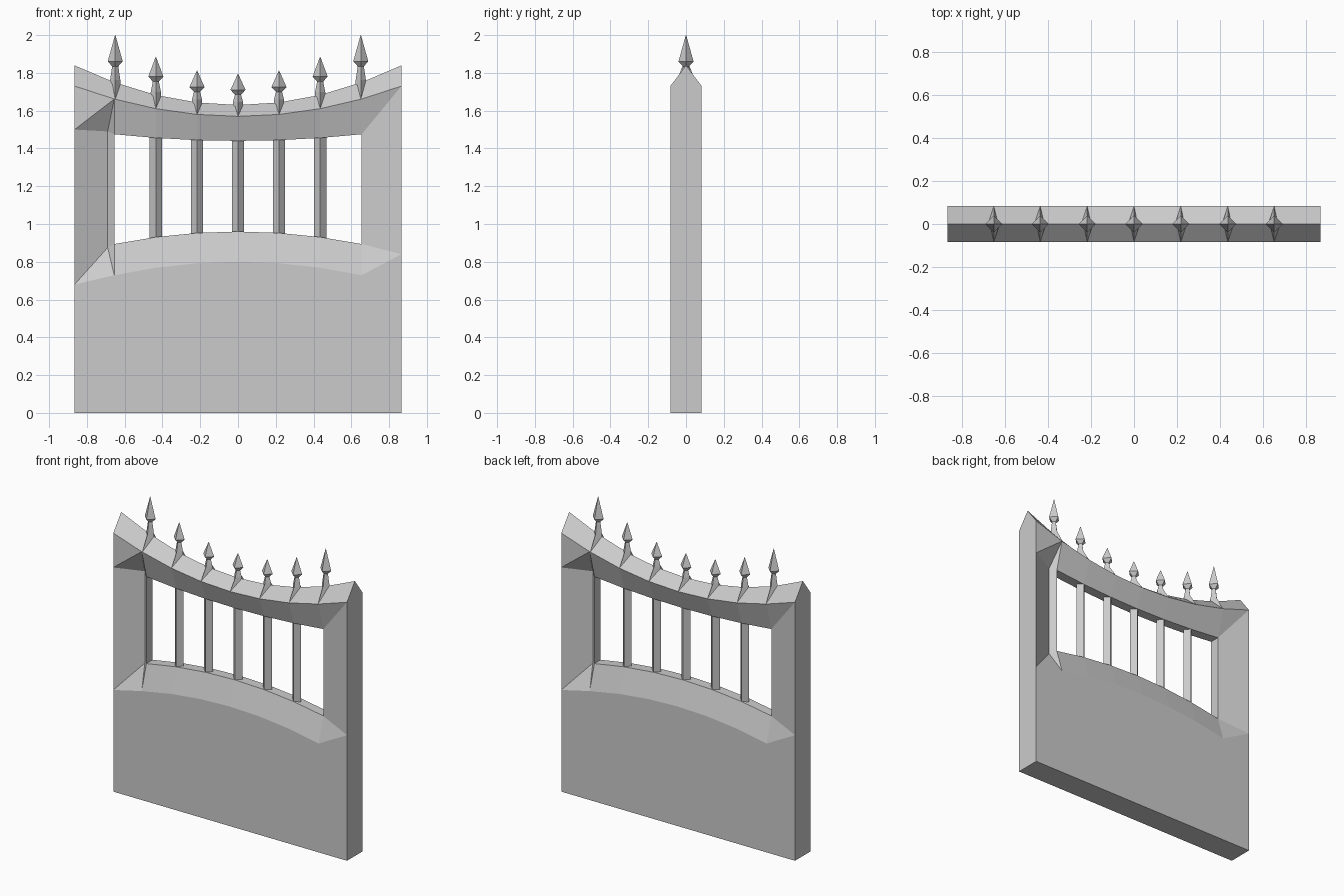
import bpy, bmesh

if "Cube" in bpy.data.objects:
    bpy.data.objects.remove(bpy.data.objects["Cube"])

W, T, N, B = 0.865, 0.083, 0.655, 0.033   # half width, half thickness, window half width, bar radius
XS = [-N, -0.435, -0.217, 0, 0.217, 0.435, N]

# Curves of the gate as functions of x
def ridge(x): return 1.63 + 0.28 * x * x
def eave(x): return 1.57 + 0.214 * x * x
def head(x): return 1.44 + 0.082 * x * x
def sill(x): return 0.96 - 0.154 * x * x
def base(x): return 0.80 - 0.166 * x * x


def finish(name, bm):
    bmesh.ops.remove_doubles(bm, verts=bm.verts, dist=0.0005)
    bmesh.ops.recalc_face_normals(bm, faces=bm.faces)
    mesh = bpy.data.meshes.new(name)
    bm.to_mesh(mesh)
    bm.free()
    obj = bpy.data.objects.new(name, mesh)
    bpy.context.collection.objects.link(obj)
    return obj


def loft(name, rings):
    # Join four-sided rings into a closed solid
    bm = bmesh.new()
    rows = [[bm.verts.new(p) for p in r] for r in rings]
    for a, b in zip(rows, rows[1:]):
        for i in range(4):
            j = (i + 1) % 4
            bm.faces.new((a[i], a[j], b[j], b[i]))
    bm.faces.new(rows[0])
    bm.faces.new(rows[-1])
    return finish(name, bm)


def diamond(x, z, r):
    return [(x - r, 0, z), (x, -r, z), (x + r, 0, z), (x, r, z)]


# Gate frame: each face is repeated turned half round the z axis
bm = bmesh.new()

def face(*pts, twin=True):
    bm.faces.new([bm.verts.new(p) for p in pts])
    if twin:
        bm.faces.new([bm.verts.new((-x, -y, z)) for x, y, z in pts])

# Solid lower panel
face((-W, -T, 0), (W, -T, 0), (W, -T, 0.84),
     *[(x, -T, base(x)) for x in reversed(XS)], (-W, -T, 0.68))
face((-W, -T, 0), (-W, T, 0), (W, T, 0), (W, -T, 0), twin=False)

# Sloped rails above and below the window, with sill and head
for a, b in zip(XS, XS[1:]):
    face((a, -T, base(a)), (b, -T, base(b)), (b, -B, sill(b)), (a, -B, sill(a)))
    face((a, -B, head(a)), (b, -B, head(b)), (b, -T, eave(b)), (a, -T, eave(a)))
    for f in (sill, head):
        face((a, -B, f(a)), (b, -B, f(b)), (b, B, f(b)), (a, B, f(a)), twin=False)

# Peaked capping
cap = [-W] + XS + [W]
for a, b in zip(cap, cap[1:]):
    face((a, -T, eave(a)), (b, -T, eave(b)), (b, 0, ridge(b)), (a, 0, ridge(a)))

# Window side walls and outer ends
face((N, -B, sill(N)), (N, B, sill(N)), (N, B, head(N)), (N, -B, head(N)))
face((W, -T, 0), (W, T, 0), (W, T, 0.68), (W, T, 1.5), (W, T, eave(W)),
     (W, 0, ridge(W)), (W, -T, eave(W)), (W, -T, 0.84))

# Plain stile
E, F = (N, -B, sill(N)), (N, -B, head(N))
G, H = (N, -T, base(N)), (N, -T, eave(N))
P, Q = (W, -T, 0.84), (W, -T, eave(W))
face(P, Q, F, E)
face(G, P, E)
face(F, Q, H)

# Stile with the recessed half bar
E, F = (-N, -B, sill(N)), (-N, -B, head(N))
G, H = (-N, -T, base(N)), (-N, -T, eave(N))
P, Q = (-W, -T, 0.68), (-W, -T, 1.5)
C, D = (-0.69, 0, 0.875), (-0.69, 0, 1.49)
face(P, C, D, Q)
face(C, E, F, D)
face(P, G, C)
face(G, E, C)
face(Q, D, H)
face(H, D, F)
face(Q, H, (-W, -T, eave(W)))
finish("gate_frame", bm)

# Diamond section bars in the window
for x in XS[1:-1]:
    loft("window_bar", [diamond(x, sill(x) - 0.02, B), diamond(x, head(x) + 0.02, B)])

# Spear finials: widest point and tip height grow towards the ends
sizes = {0: (1.71, 1.795), 0.217: (1.725, 1.812), 0.435: (1.78, 1.885), N: (1.86, 2.0)}
for x in XS:
    wide, tip = sizes[abs(x)]
    px = 0.65 if x == N else -0.65 if x == -N else x
    zr = ridge(px)
    foot = [(px - 0.028, 0, zr - 0.03), (px, -T, eave(px)),
            (px + 0.028, 0, zr - 0.03), (px, T, eave(px))]
    loft("spear_finial", [foot, diamond(px, zr + 0.015, 0.027),
                          diamond(px, wide - 0.025, 0.016),
                          diamond(px, wide, 0.04), diamond(px, tip, 0.001)])
